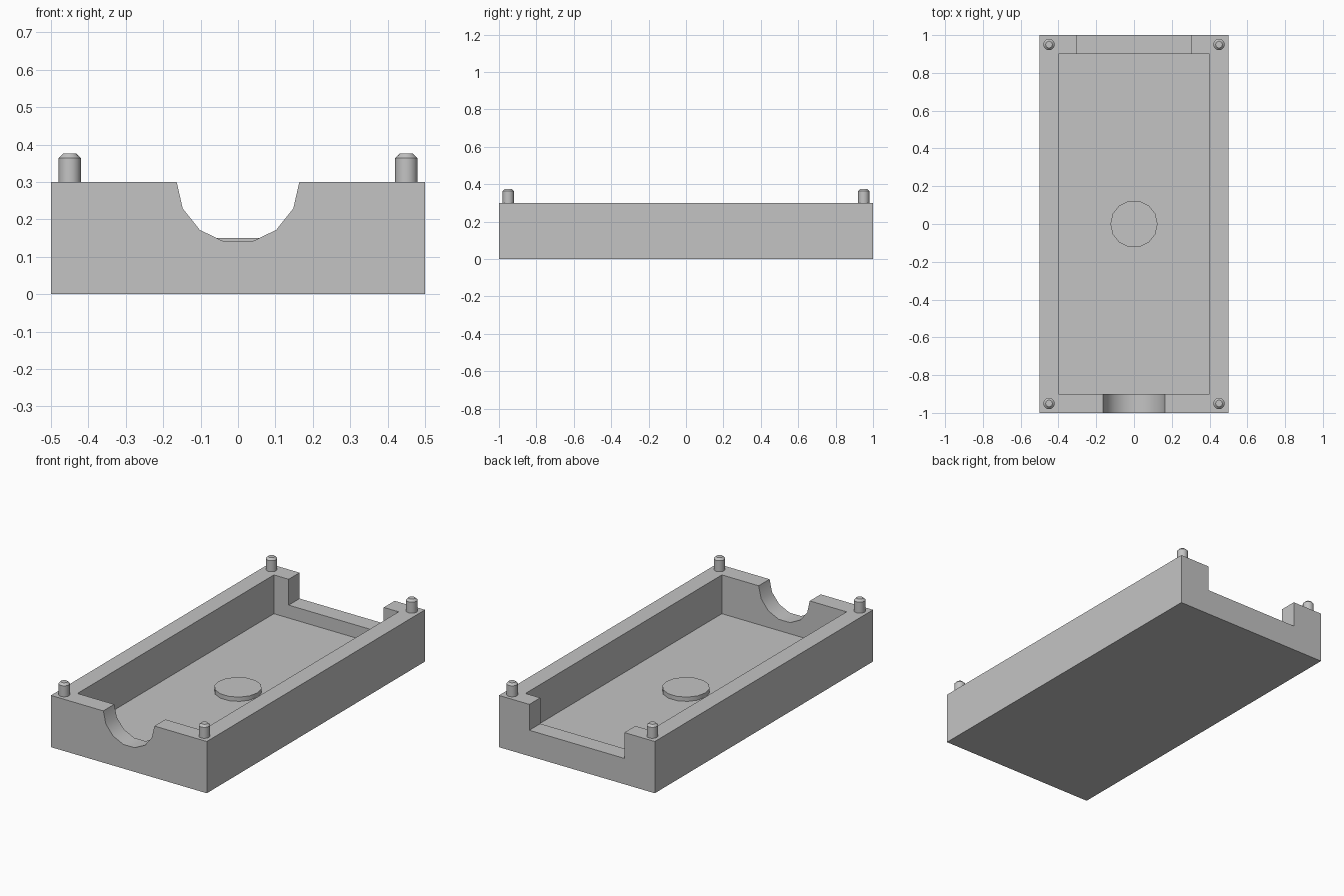
import bpy, math

cube = bpy.data.objects.get("Cube")
if cube:
    bpy.data.objects.remove(cube, do_unlink=True)

grey = bpy.data.materials.new("plain grey")
grey.use_nodes = True
grey.diffuse_color = (0.55, 0.55, 0.55, 1)
grey.node_tree.nodes["Principled BSDF"].inputs["Base Color"].default_value = (0.55, 0.55, 0.55, 1)


def box(name, x, y, z):
    """Box from (min, max) ranges."""
    size = [r[1] - r[0] for r in (x, y, z)]
    bpy.ops.mesh.primitive_cube_add(size=1, location=[sum(r) / 2 for r in (x, y, z)])
    ob = bpy.context.object
    ob.name, ob.scale = name, size
    bpy.ops.object.transform_apply(location=False, rotation=False)
    ob.data.materials.append(grey)
    return ob


def prism(name, r, depth, loc, sides=14, turn=(0, 0, 0)):
    bpy.ops.mesh.primitive_cylinder_add(vertices=sides, radius=r, depth=depth,
                                        location=loc, rotation=turn)
    ob = bpy.context.object
    ob.name = name
    ob.data.materials.append(grey)
    return ob


def apply_modifier(ob, mod):
    bpy.context.view_layer.objects.active = ob
    bpy.ops.object.modifier_apply(modifier=mod.name)


def cut(ob, cutter):
    mod = ob.modifiers.new("cut", 'BOOLEAN')
    mod.operation, mod.solver, mod.object = 'DIFFERENCE', 'EXACT', cutter
    apply_modifier(ob, mod)
    bpy.data.objects.remove(cutter, do_unlink=True)


def smooth(ob):
    bpy.ops.object.select_all(action='DESELECT')
    ob.select_set(True)
    bpy.context.view_layer.objects.active = ob
    bpy.ops.object.shade_smooth_by_angle(angle=math.radians(30))


# Open tray with a cavity, a rounded front notch and a square back notch
TOP, FLOOR = 0.3, 0.075
tray = box("tray", (-0.5, 0.5), (-1, 1), (0, TOP))
cut(tray, box("cavity_cutter", (-0.4, 0.4), (-0.9, 0.9), (FLOOR, 0.5)))
cut(tray, box("back_notch_cutter", (-0.305, 0.305), (0.8, 1.2), (0.15, 0.5)))
quarter = math.pi / 2
cut(tray, prism("front_notch_cutter", 0.164, 0.4, (0, -1, TOP),
                turn=(quarter, quarter, 0)))
smooth(tray)

# Raised disc in the middle of the floor
disc = prism("floor_disc", 0.125, 0.035, (0, 0, 0.0825), turn=(0, 0, quarter))
smooth(disc)

# Chamfered locating peg on each corner
for side, x in (("right", -0.45), ("left", 0.45)):
    for end, y in (("front", -0.95), ("back", 0.95)):
        peg = prism(f"{end}_{side}_peg", 0.03, 0.095, (x, y, 0.328), sides=16)
        bevel = peg.modifiers.new("chamfer", 'BEVEL')
        bevel.width, bevel.limit_method = 0.012, 'ANGLE'
        bevel.angle_limit = math.radians(60)
        apply_modifier(peg, bevel)
        smooth(peg)
